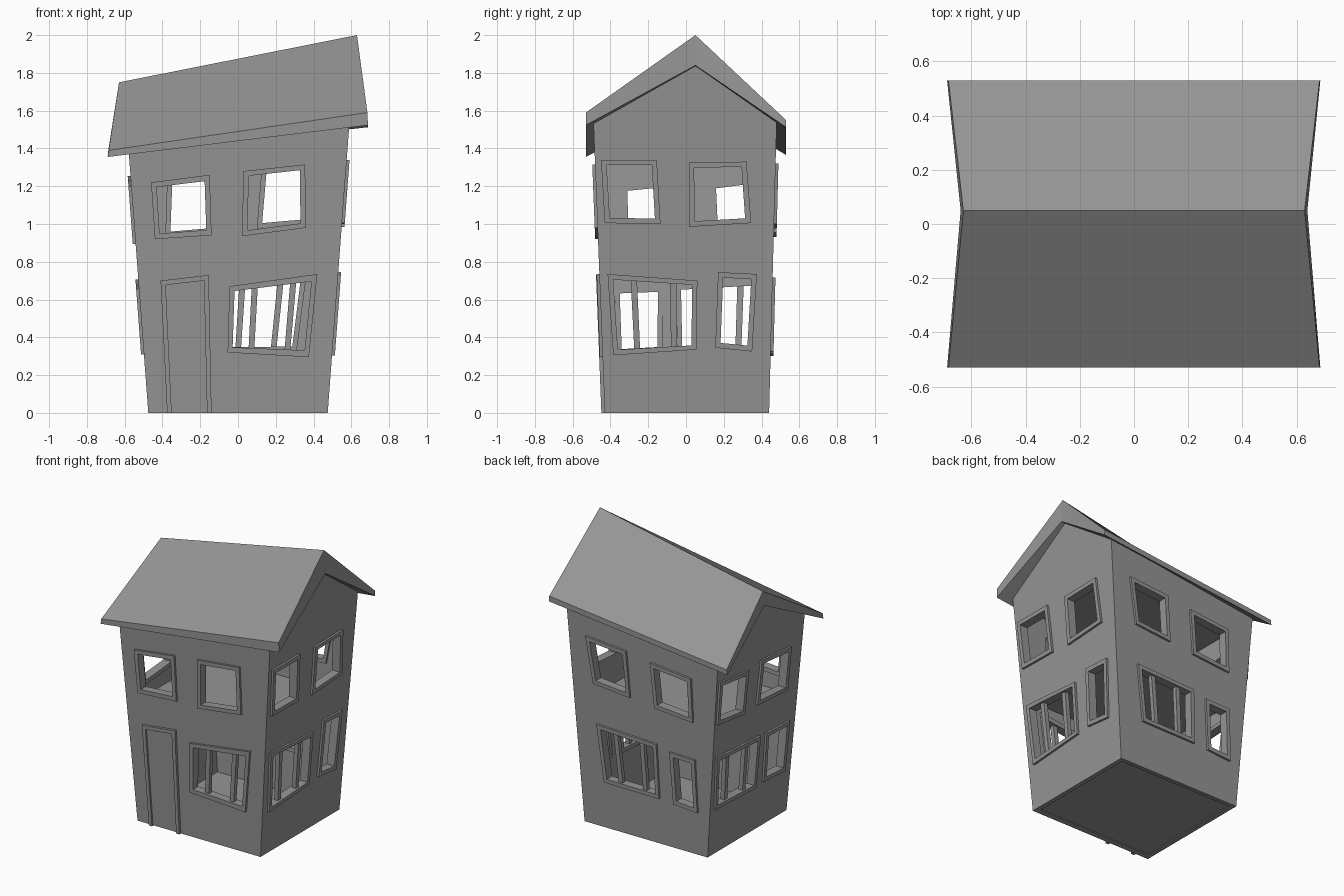
import bpy
import bmesh
from mathutils import Vector

cube = bpy.data.objects.get("Cube")
if cube:
    bpy.data.objects.remove(cube)

grey = bpy.data.materials.new("plain_grey")
grey.use_nodes = True
grey.diffuse_color = (0.3, 0.3, 0.3, 1)
grey.node_tree.nodes["Principled BSDF"].inputs["Base Color"].default_value = (0.3, 0.3, 0.3, 1)


def finish(name, bm):
    bmesh.ops.recalc_face_normals(bm, faces=bm.faces)
    mesh = bpy.data.meshes.new(name)
    bm.to_mesh(mesh)
    bm.free()
    obj = bpy.data.objects.new(name, mesh)
    mesh.materials.append(grey)
    bpy.context.scene.collection.objects.link(obj)
    return obj


# Walls lean outwards as they rise
def wall_x(sign, z):
    return sign * (0.475 + 0.075 * z)


def wall_y(sign, z):
    return -0.43 - 0.039 * z if sign < 0 else 0.44 + 0.026 * z


def on_wall(side, h, z, out):
    """Point on a wall: h runs along it, out is the distance outside it."""
    axis, sign = side
    if axis == "x":
        return Vector((wall_x(sign, z) + sign * out, h, z))
    return Vector((h, wall_y(sign, z) + sign * out, z))


def blend(quad, s, t):
    """Place (s, t) inside a crooked quad given as TL, TR, BR, BL."""
    tl, tr, br, bl = [Vector(c) for c in quad]
    return bl.lerp(br, s).lerp(tl.lerp(tr, s), t)


def loft(bm, ring_a, ring_b, caps=True):
    a = [bm.verts.new(p) for p in ring_a]
    b = [bm.verts.new(p) for p in ring_b]
    n = len(a)
    for i in range(n):
        j = (i + 1) % n
        bm.faces.new((a[i], a[j], b[j], b[i]))
    if caps:
        bm.faces.new(a)
        bm.faces.new(b)


def wall_prism(bm, side, quad, points, inner, outer):
    flat = [blend(quad, s, t) for s, t in points]
    loft(bm, [on_wall(side, p.x, p.y, inner) for p in flat],
         [on_wall(side, p.x, p.y, outer) for p in flat])


def rect(s0, s1, t0, t1):
    return [(s0, t1), (s1, t1), (s1, t0), (s0, t0)]


def insets(quad, width):
    """Frame width as a fraction of the quad's width and height."""
    tl, tr, br, bl = [Vector(c) for c in quad]
    return width / (tr - tl).length, width / (tl - bl).length


front, back, east, west = ("y", -1), ("y", 1), ("x", 1), ("x", -1)

# Crooked window outlines: name, wall, corners TL TR BR BL, has mullions
windows = [
    ("front_upper_right", front, [(-.46, 1.22), (-.15, 1.26), (-.14, .94), (-.44, .92)], False),
    ("front_upper_left", front, [(.03, 1.28), (.355, 1.315), (.36, .98), (.02, .935)], False),
    ("front_lower_wide", front, [(-.045, .67), (.42, .735), (.375, .295), (-.055, .32)], True),
    ("left_upper_front", east, [(-.45, 1.34), (-.155, 1.34), (-.135, 1.0), (-.43, 1.005)], False),
    ("left_upper_back", east, [(.015, 1.325), (.32, 1.33), (.345, 1.005), (.015, .985)], False),
    ("left_lower_wide", east, [(-.415, .735), (.06, .7), (.055, .335), (-.385, .305)], True),
    ("left_lower_narrow", east, [(.17, .745), (.375, .735), (.35, .325), (.155, .345)], False),
    ("back_upper_left", back, [(.436, 1.32), (.125, 1.295), (.1, .975), (.382, 1.0)], False),
    ("back_upper_right", back, [(-.06, 1.265), (-.375, 1.235), (-.385, .93), (-.09, .955)], False),
    ("back_lower_wide", back, [(.361, .718), (-.1, .7), (-.115, .32), (.31, .324)], True),
    ("back_lower_narrow", back, [(-.2, .672), (-.395, .668), (-.41, .3), (-.225, .314)], False),
    ("right_upper_back", west, [(.45, 1.255), (.13, 1.213), (.145, .91), (.45, .95)], False),
    ("right_upper_front", west, [(-.01, 1.234), (-.34, 1.2), (-.33, .895), (.01, .92)], False),
    ("right_lower_wide", west, [(.43, .706), (-.055, .678), (-.045, .31), (.408, .33)], True),
    ("right_lower_narrow", west, [(-.12, .67), (-.38, .66), (-.365, .308), (-.126, .322)], False),
]

# Hollow walls with two gables, open below and under the roof
bm = bmesh.new()
corners = [(-1, -1), (1, -1), (1, 1), (-1, 1)]
base = [bm.verts.new((wall_x(a, 0), wall_y(b, 0), 0)) for a, b in corners]
eave_z = {-1: 1.395, 1: 1.545}
apex_z = {-1: 1.67, 1: 1.85}
eave = [bm.verts.new((wall_x(a, eave_z[a]), wall_y(b, eave_z[a]), eave_z[a])) for a, b in corners]
apex = {a: bm.verts.new((wall_x(a, apex_z[a]), 0.05, apex_z[a])) for a in (-1, 1)}
for i in (0, 2):
    j = i + 1
    bm.faces.new((base[i], base[j], eave[j], eave[i]))
bm.faces.new((base[1], base[2], eave[2], apex[1], eave[1]))
bm.faces.new((base[3], base[0], eave[0], apex[-1], eave[3]))
walls = finish("walls", bm)
solid = walls.modifiers.new("thickness", "SOLIDIFY")
solid.thickness = 0.035
solid.offset = -1
solid.use_even_offset = True

# Window openings
bm = bmesh.new()
for name, side, quad, wide in windows:
    s, t = insets(quad, 0.015)
    wall_prism(bm, side, quad, rect(s, 1 - s, t, 1 - t), -0.08, 0.05)
cutter = finish("window_cutter", bm)
cutter.hide_render = True
cut = walls.modifiers.new("openings", "BOOLEAN")
cut.operation = "DIFFERENCE"
cut.solver = "EXACT"
cut.object = cutter
bpy.context.view_layer.objects.active = walls
for modifier in ("thickness", "openings"):
    bpy.ops.object.modifier_apply(modifier=modifier)
bpy.data.objects.remove(cutter)

# Window frames and mullions
for name, side, quad, wide in windows:
    bm = bmesh.new()
    s, t = insets(quad, 0.028)
    rings = []
    for points, out in ((rect(0, 1, 0, 1), -.045), (rect(0, 1, 0, 1), .015),
                        (rect(s, 1 - s, t, 1 - t), .015), (rect(s, 1 - s, t, 1 - t), -.045)):
        flat = [blend(quad, *p) for p in points]
        rings.append([bm.verts.new(on_wall(side, p.x, p.y, out)) for p in flat])
    for k in range(4):
        a, b = rings[k], rings[(k + 1) % 4]
        for i in range(4):
            j = (i + 1) % 4
            bm.faces.new((a[i], a[j], b[j], b[i]))
    if wide:
        for middle in (0.29, 0.73):
            wall_prism(bm, side, quad, rect(middle - .035, middle + .035, t * .5, 1 - t * .5), -.03, 0)
    finish(name + "_window", bm)

# Door with a three-sided frame
door_quad = [(-.41, .7), (-.155, .73), (-.14, 0), (-.375, 0)]
s, t = insets(door_quad, 0.026)
bm = bmesh.new()
wall_prism(bm, front, door_quad,
           [(0, 0), (0, 1), (1, 1), (1, 0), (1 - s, 0), (1 - s, 1 - t), (s, 1 - t), (s, 0)], -.01, .018)
finish("door_frame", bm)
bm = bmesh.new()
wall_prism(bm, front, door_quad, rect(s, 1 - s, 0.012, 1 - t), -.01, .005)
finish("door", bm)


# Floors and ceiling, each a slab set into the walls
def slab(name, low, high, thick):
    bm = bmesh.new()
    rings = []
    for drop in (thick, 0):
        ring = []
        for a, b in corners:
            z = (low if a < 0 else high) - drop
            ring.append((wall_x(a, z) - a * .02, wall_y(b, z) - b * .02, z))
        rings.append(ring)
    loft(bm, *rings)
    finish(name, bm)


slab("ground_floor", .03, .03, .02)
slab("upper_floor", .82, .82, .03)
slab("ceiling", 1.37, 1.5, .02)

# Crooked gable roof, thicker towards the ridge
bm = bmesh.new()
ends = [
    [(-.685, -.53, 1.39), (-.63, .05, 1.75), (-.685, .53, 1.4),
     (-.69, .53, 1.365), (-.64, .05, 1.655), (-.69, -.53, 1.355)],
    [(.685, -.53, 1.59), (.63, .05, 2.0), (.685, .53, 1.55),
     (.688, .53, 1.512), (.64, .05, 1.84), (.688, -.53, 1.523)],
]
a, b = [[bm.verts.new(p) for p in end] for end in ends]
for i in range(6):
    j = (i + 1) % 6
    bm.faces.new((a[i], a[j], b[j], b[i]))
for e in (a, b):
    bm.faces.new((e[0], e[1], e[4], e[5]))
    bm.faces.new((e[1], e[2], e[3], e[4]))
finish("roof", bm)
